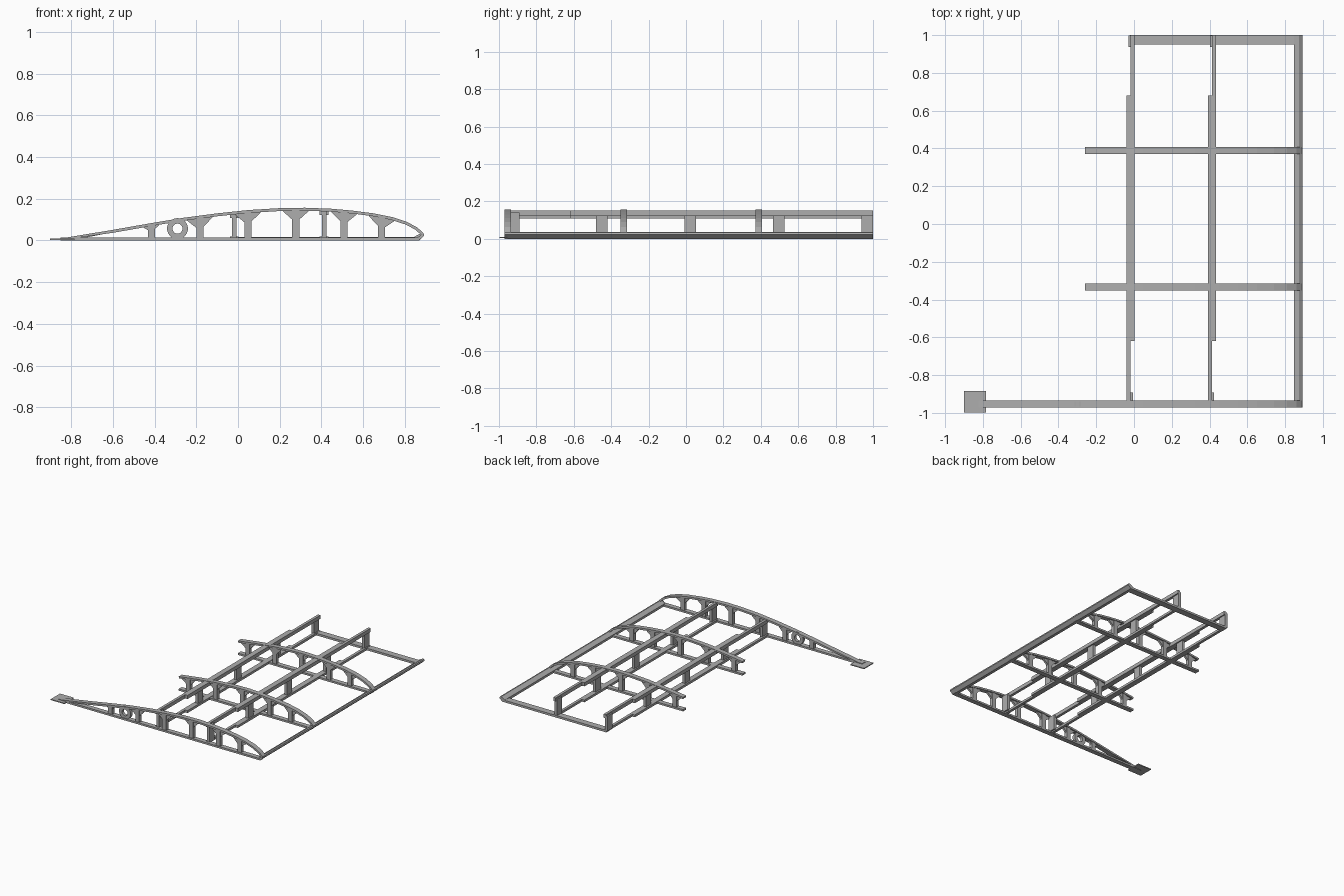
import bpy, bmesh, math

old = bpy.data.objects.get("Cube")
if old:
    bpy.data.objects.remove(old, do_unlink=True)

grey = bpy.data.materials.new("plain grey")
grey.use_nodes = True
grey.diffuse_color = (0.42, 0.42, 0.42, 1)
grey.node_tree.nodes["Principled BSDF"].inputs["Base Color"].default_value = grey.diffuse_color


def finish(name, bm):
    bmesh.ops.recalc_face_normals(bm, faces=bm.faces)
    mesh = bpy.data.meshes.new(name)
    bm.to_mesh(mesh)
    bm.free()
    mesh.materials.append(grey)
    ob = bpy.data.objects.new(name, mesh)
    bpy.context.collection.objects.link(ob)
    return ob


def prism(name, pts, y0, y1):
    """Extrude an x-z outline along y."""
    bm = bmesh.new()
    a = [bm.verts.new((x, y0, z)) for x, z in pts]
    b = [bm.verts.new((x, y1, z)) for x, z in pts]
    bm.faces.new(a)
    bm.faces.new(b[::-1])
    for i in range(len(pts)):
        j = (i + 1) % len(pts)
        bm.faces.new((a[i], a[j], b[j], b[i]))
    return finish(name, bm)


def box(name, x0, x1, y0, y1, z0, z1):
    return prism(name, [(x0, z0), (x1, z0), (x1, z1), (x0, z1)], y0, y1)


def band(name, outer, inner, y0, y1, closed=False):
    """Extrude the strip between two matching x-z lines along y."""
    bm = bmesh.new()
    rows = [[bm.verts.new((x, y, z)) for x, z in line]
            for line, y in ((outer, y0), (outer, y1), (inner, y1), (inner, y0))]
    n = len(outer)
    for i in range(n if closed else n - 1):
        j = (i + 1) % n
        for k in range(4):
            m = (k + 1) % 4
            bm.faces.new((rows[k][i], rows[k][j], rows[m][j], rows[m][i]))
    if not closed:
        for i in (0, n - 1):
            bm.faces.new([r[i] for r in rows])
    return finish(name, bm)


# Upper airfoil contour, tail to nose
CONTOUR = [(-0.86, 0.008), (-0.6, 0.051), (-0.4, 0.086), (-0.26, 0.109),
           (-0.1, 0.13), (0.05, 0.146), (0.2, 0.155), (0.32, 0.157),
           (0.45, 0.152), (0.55, 0.143), (0.65, 0.13), (0.74, 0.112),
           (0.81, 0.089), (0.86, 0.062), (0.89, 0.034), (0.892, 0.022), (0.87, 0.003)]
CAP = 0.014


def top(x):
    for (x0, z0), (x1, z1) in zip(CONTOUR, CONTOUR[1:]):
        if x0 <= x <= x1:
            return z0 + (z1 - z0) * (x - x0) / (x1 - x0)
    return 0.0


def inset(pts, d):
    """Shift a line sideways, toward the inside of the rib."""
    out = []
    for i, (x, z) in enumerate(pts):
        p, q = pts[max(i - 1, 0)], pts[min(i + 1, len(pts) - 1)]
        dx, dz = q[0] - p[0], q[1] - p[1]
        length = math.hypot(dx, dz)
        out.append((x + dz / length * d, max(z - dx / length * d, 0.002)))
    return out


POSTS = [-0.415, -0.183, 0.047, 0.277, 0.508, 0.688]
W = 0.0185


def rib(name, y, start):
    line = [(start, top(start))] + [p for p in CONTOUR if p[0] > start + 0.01]
    band(name + "_top_cap", line, inset(line, CAP), y - W, y + W)
    box(name + "_bottom_cap", start, 0.87, y - W, y + W, 0, 0.014)
    for i, x in enumerate(p for p in POSTS if p > start):
        l, r = x - 0.017, x + 0.017
        prism(f"{name}_post_{i}", [(l, 0.01), (r, 0.01), (r, top(r) - 0.008), (l, top(l) - 0.008)],
              y - 0.014, y + 0.014)
        # Triangular gussets under the top cap on both sides of the post
        g = 0.045 if x > -0.3 else 0.02
        for side, tag in ((-1, "rear"), (1, "fore")):
            a, b = x + side * 0.016, x + side * (0.016 + g)
            prism(f"{name}_{tag}_gusset_{i}",
                  [(a, top(a) - 0.008), (b, top(b) - 0.008), (b, top(b) - 0.016), (a, top(a) - 0.012 - g)],
                  y - 0.008, y + 0.008)


# Ribs: one full length, two cut short behind the rear spar
FRONT_Y = -0.953
rib("front_rib", FRONT_Y, -0.85)
rib("middle_rib", -0.333, -0.26)
rib("back_rib", 0.389, -0.26)

# Tail web, tail plate and pulley ring on the full rib
prism("tail_web", [(-0.82, 0.008), (-0.73, 0.014), (-0.64, 0.032), (-0.64, 0.04), (-0.82, 0.012)],
      FRONT_Y - 0.008, FRONT_Y + 0.008)
box("tail_plate", -0.9, -0.783, -0.998, -0.885, 0.003, 0.01)


def circle(r):
    return [(-0.29 + r * math.cos(t * math.tau / 32), 0.057 + r * math.sin(t * math.tau / 32))
            for t in range(32)]


ring = band("tail_ring", circle(0.05), circle(0.024), FRONT_Y - 0.012, FRONT_Y + 0.012, True)

# Spars: overlapping pairs of strips above and below, joined by upright webs
for name, x, zt in (("rear_spar", -0.018, 0.136), ("main_spar", 0.412, 0.151)):
    for level, z0, z1 in (("lower", 0.0, 0.018), ("upper", zt - 0.028, zt)):
        box(f"{name}_{level}_front_strip", x - 0.021, x, -0.95, 0.68, z0, z1)
        box(f"{name}_{level}_back_strip", x, x + 0.021, -0.62, 1.0, z0, z1)
    for i in range(5):
        y = -0.922 + i * 0.4725
        box(f"{name}_web_{i}", x - 0.01, x + 0.012, y - 0.031, y + 0.031, 0.01, zt - 0.01)

# Leading edge bar and the cross beam closing the back end
prism("leading_edge", [(0.846, 0), (0.868, 0), (0.892, 0.022), (0.889, 0.034), (0.878, 0.036), (0.846, 0.018)],
      -0.955, 1.0)
box("end_beam", -0.02, 0.85, 0.95, 1.0, 0, 0.016)
